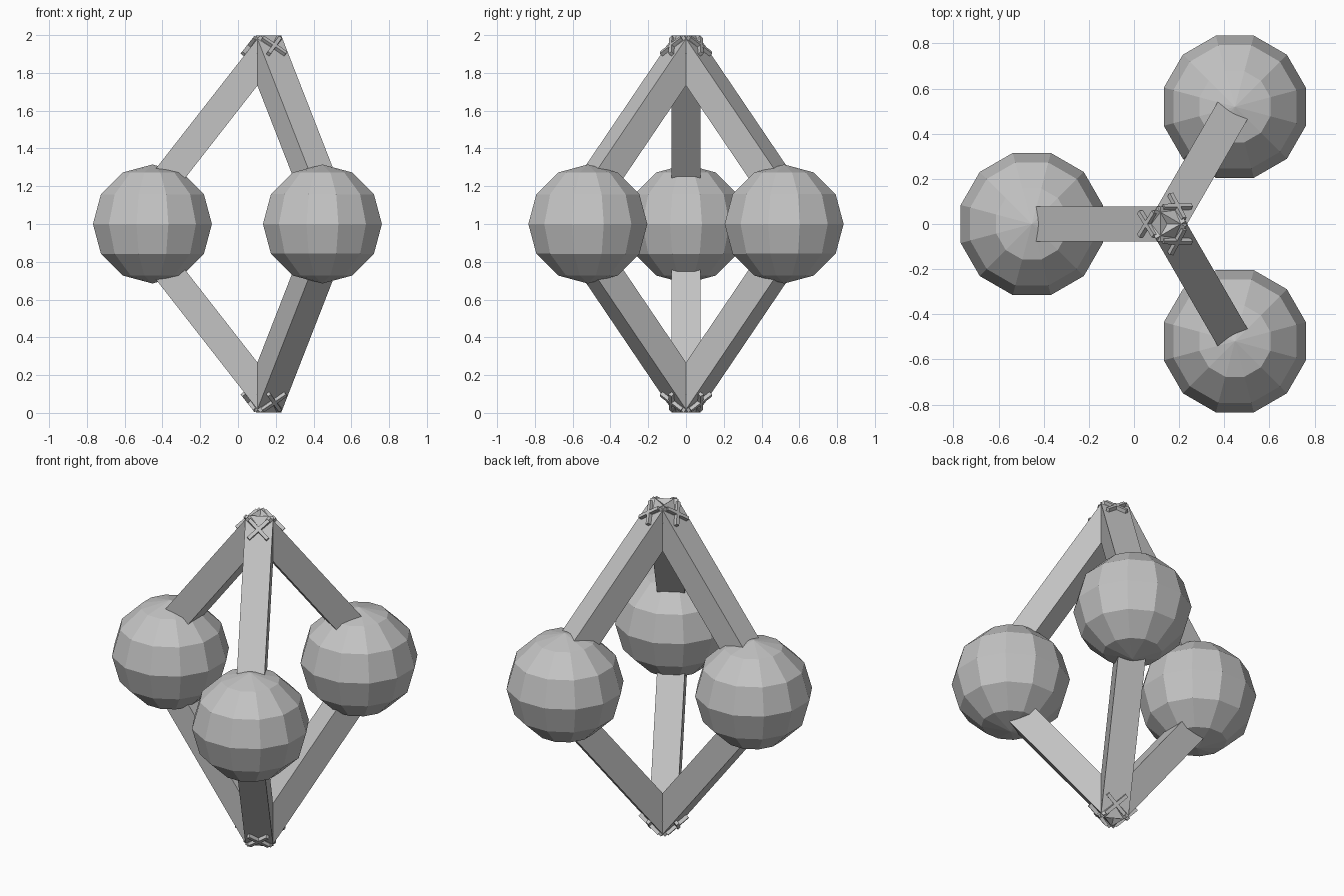
import bpy
import math
from mathutils import Matrix, Vector

cube = bpy.data.objects.get("Cube")
if cube:
    bpy.data.objects.remove(cube, do_unlink=True)

grey = bpy.data.materials.new("plain grey")
grey.use_nodes = True
colour = (0.55, 0.55, 0.55, 1)
grey.diffuse_color = colour
grey.node_tree.nodes["Principled BSDF"].inputs["Base Color"].default_value = colour

AXIS = Vector((0.147, 0, 1))   # middle of the frame
REACH = 0.6                    # axis to ball centre
BAR = 0.153                    # square bar section
SLOPE = math.radians(52)
END = Vector((-0.03, 0, 0.952))  # bar end, just past the axis
LENGTH = 1.03


def finish(name, matrix):
    obj = bpy.context.object
    obj.name = name
    obj.data.transform(matrix)
    obj.data.materials.append(grey)
    return obj


def box(name, matrix, size):
    bpy.ops.mesh.primitive_cube_add(size=1)
    return finish(name, matrix @ Matrix.Diagonal((*size, 1)))


def ball(name, matrix):
    bpy.ops.mesh.primitive_uv_sphere_add(segments=12, ring_count=6, radius=1)
    turn = Matrix.Rotation(math.radians(15), 4, "Z")
    return finish(name, matrix @ turn @ Matrix.Diagonal((0.326, 0.326, 0.315, 1)))


for side, degrees in (("right", 180), ("back", 60), ("front", -60)):
    arm = Matrix.Translation(AXIS) @ Matrix.Rotation(math.radians(degrees), 4, "Z")
    ball(side + "_ball", arm @ Matrix.Translation((REACH, 0, 0)))

    for level, flip in (("upper", 0), ("lower", math.pi)):
        # Lower arms are the upper ones turned over about the arm direction
        frame = (arm @ Matrix.Rotation(flip, 4, "X") @ Matrix.Translation(END)
                 @ Matrix.Rotation(SLOPE, 4, "Y"))
        name = f"{side}_{level}"
        box(name + "_bar", frame @ Matrix.Translation((LENGTH / 2, 0, 0)),
            (LENGTH, BAR, BAR))

        # Crossed pins on the outer face near the tip
        for label, angle in (("a", 45), ("b", -45)):
            pin = (frame @ Matrix.Translation((0.08, 0, 0.087))
                   @ Matrix.Rotation(math.radians(angle), 4, "Z"))
            box(f"{name}_cross_pin_{label}", pin, (0.15, 0.02, 0.022))
